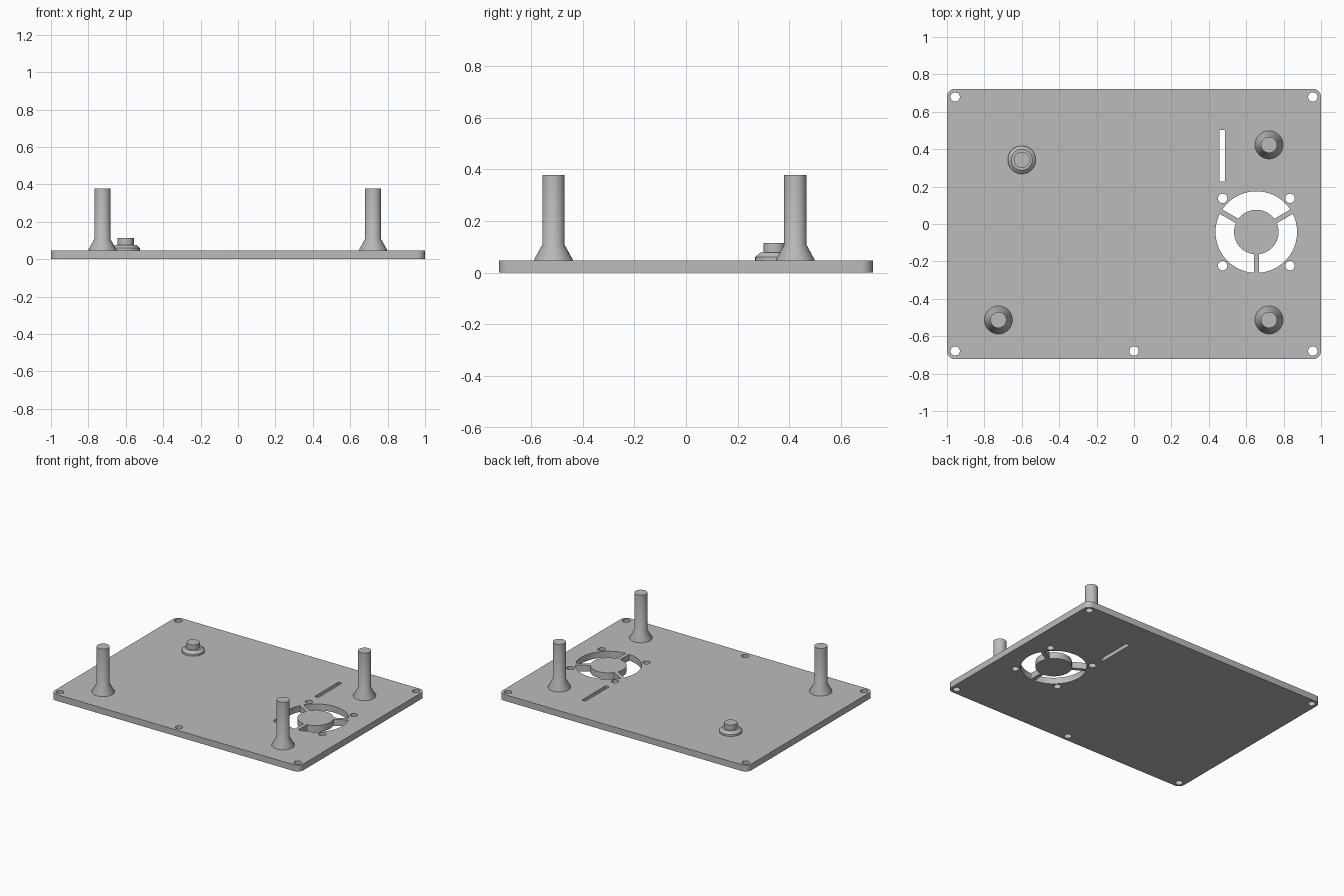
import bpy, bmesh
from math import sin, cos, asin, pi, radians

if "Cube" in bpy.data.objects:
    bpy.data.objects.remove(bpy.data.objects["Cube"])

THICK = 0.046

grey = bpy.data.materials.new("plain grey")
grey.use_nodes = True
GREY = (0.5, 0.5, 0.5, 1)
grey.diffuse_color = GREY
grey.node_tree.nodes["Principled BSDF"].inputs["Base Color"].default_value = GREY


def arc(cx, cy, r, start, end, steps):
    return [(cx + r * cos(start + (end - start) * i / steps),
             cy + r * sin(start + (end - start) * i / steps)) for i in range(steps + 1)]


def hole(cx, cy, r=0.025):
    return arc(cx, cy, r, 0, 2 * pi, 32)[:-1]


def finish(ob):
    ob.data.materials.clear()
    ob.data.materials.append(grey)
    bpy.ops.object.select_all(action='DESELECT')
    ob.select_set(True)
    bpy.context.view_layer.objects.active = ob
    bpy.ops.object.shade_smooth_by_angle(angle=radians(30))


def lathe(name, x, y, profile, segments=48):
    """Turn a closed (radius, height) profile into a solid around the z axis."""
    bm = bmesh.new()
    rings = [[bm.verts.new((px, py, z)) for px, py in arc(0, 0, r, 0, 2 * pi, segments)[:-1]]
             for r, z in profile]
    for low, high in zip(rings, rings[1:]):
        for i in range(segments):
            j = (i + 1) % segments
            bm.faces.new((low[i], low[j], high[j], high[i]))
    bm.faces.new(rings[0][::-1])
    bm.faces.new(rings[-1])
    mesh = bpy.data.meshes.new(name)
    bm.to_mesh(mesh)
    bm.free()
    ob = bpy.data.objects.new(name, mesh)
    bpy.context.collection.objects.link(ob)
    ob.location = (x, y, 0)
    finish(ob)


# Plate outline with rounded corners
HX, HY, CORNER = 1.0, 0.723, 0.045
outline = []
for k, (sx, sy) in enumerate([(1, 1), (-1, 1), (-1, -1), (1, -1)]):
    outline += arc(sx * (HX - CORNER), sy * (HY - CORNER), CORNER, k * pi / 2, (k + 1) * pi / 2, 8)
loops = [outline]

# Screw holes and cable slot
loops += [hole(x, y) for x in (-0.956, 0.956) for y in (-0.679, 0.679)]
loops.append(hole(0, -0.679))
loops.append([(0.457, 0.228), (0.486, 0.228), (0.486, 0.502), (0.457, 0.502)])

# Fan opening: three arc windows between spokes, four mounting holes
FX, FY, OUTER, INNER, HALF = 0.654, -0.043, 0.218, 0.119, 0.0135
for k in range(3):
    a, b = radians(30 + 120 * k), radians(150 + 120 * k)
    do, di = asin(HALF / OUTER), asin(HALF / INNER)
    loops.append(arc(FX, FY, OUTER, a + do, b - do, 28) + arc(FX, FY, INNER, b - di, a + di, 20))
loops += [hole(FX + sx * 0.18, FY + sy * 0.18) for sx in (-1, 1) for sy in (-1, 1)]

# Fill the flat outline and extrude it to a solid plate
curve = bpy.data.curves.new("plate", 'CURVE')
curve.dimensions = '2D'
curve.fill_mode = 'BOTH'
curve.extrude = THICK / 2
for loop in loops:
    spline = curve.splines.new('POLY')
    spline.points.add(len(loop) - 1)
    for point, (x, y) in zip(spline.points, loop):
        point.co = (x, y, 0, 1)
    spline.use_cyclic_u = True
plate = bpy.data.objects.new("plate", curve)
bpy.context.collection.objects.link(plate)
plate.location.z = THICK / 2
bpy.ops.object.select_all(action='DESELECT')
plate.select_set(True)
bpy.context.view_layer.objects.active = plate
bpy.ops.object.convert(target='MESH')
plate = bpy.context.view_layer.objects.active
bm = bmesh.new()
bm.from_mesh(plate.data)
bmesh.ops.remove_doubles(bm, verts=bm.verts, dist=0.0001)
bmesh.ops.recalc_face_normals(bm, faces=bm.faces)
bm.to_mesh(plate.data)
bm.free()
finish(plate)

# Standoff posts with flared feet
POST = [(0.075, THICK - 0.01), (0.075, THICK + 0.004), (0.043, 0.108), (0.043, 0.377)]
for name, x, y in [("post_back_left", 0.722, 0.423), ("post_front_left", 0.722, -0.513),
                   ("post_front_right", -0.725, -0.513)]:
    lathe(name, x, y, POST)

# Short button with a chamfered collar
lathe("button", -0.6, 0.343, [(0.075, THICK - 0.01), (0.075, 0.06), (0.056, 0.077),
                              (0.043, 0.077), (0.043, 0.114)])
